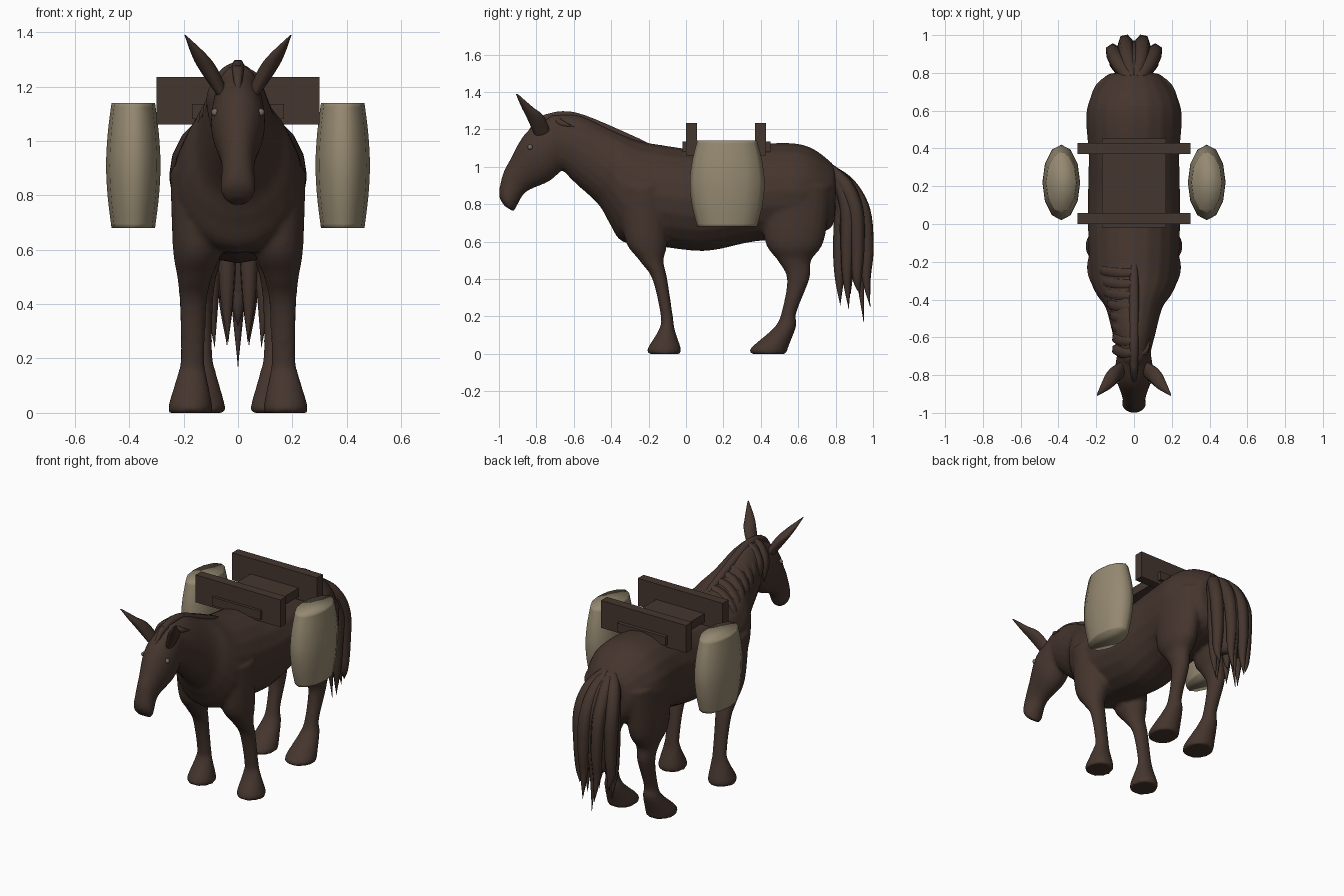
import bpy, bmesh, math
from mathutils import Vector

cube = bpy.data.objects.get("Cube")
if cube:
    bpy.data.objects.remove(cube)


def material(name, *rgb):
    m = bpy.data.materials.new(name)
    m.use_nodes = True
    m.diffuse_color = (*rgb, 1)
    m.node_tree.nodes["Principled BSDF"].inputs["Base Color"].default_value = (*rgb, 1)
    return m


COAT = material("dark brown coat", .06, .036, .027)
WOOD = material("dark wood", .06, .037, .029)
SACK = material("tan sackcloth", .3, .25, .165)
EYE = material("grey eye", .16, .14, .12)


def add_object(name, data, mat):
    obj = bpy.data.objects.new(name, data)
    bpy.context.collection.objects.link(obj)
    data.materials.append(mat)
    return obj


def spline(keys, steps=5):
    """Catmull-Rom interpolation through tuples of equal length."""
    out = []
    last = len(keys) - 1
    for i in range(last):
        before, start = keys[max(i - 1, 0)], keys[i]
        end, after = keys[i + 1], keys[min(i + 2, last)]
        for s in range(steps):
            t = s / steps
            out.append([q + t / 2 * (r - p + t * (2 * p - 5 * q + 4 * r - u
                                                  + t * (3 * q - p - 3 * r + u)))
                        for p, q, r, u in zip(before, start, end, after)])
    return out + [list(keys[-1])]


def loft(bm, keys, side=1, count=20):
    """Skin ellipses given as (y1, z1, y2, z2, half width, optional centre x)."""
    rings = []
    for y1, z1, y2, z2, width, *centre in spline(keys):
        x = side * sum(centre)
        a, b = Vector((x, y1, z1)), Vector((x, y2, z2))
        mid, arm, across = (a + b) / 2, (a - b) / 2, Vector((width, 0, 0))
        angles = [k * math.tau / count for k in range(count)]
        rings.append([bm.verts.new(mid + arm * math.cos(q) + across * math.sin(q))
                      for q in angles])
    faces = [bm.faces.new(rings[0]), bm.faces.new(rings[-1])]
    for ring, following in zip(rings, rings[1:]):
        for k in range(count):
            faces.append(bm.faces.new((ring[k - 1], ring[k], following[k], following[k - 1])))
    bmesh.ops.recalc_face_normals(bm, faces=faces)


def finish(bm, name, mat, smooth=True):
    mesh = bpy.data.meshes.new(name)
    for face in bm.faces:
        face.smooth = smooth
    bm.to_mesh(mesh)
    bm.free()
    return add_object(name, mesh, mat)


def lofted_part(name, mat, keys, side=1, count=12):
    bm = bmesh.new()
    loft(bm, keys, side, count)
    finish(bm, name, mat)


def strands(name, locks):
    """Tapered hair locks, each a list of (x, y, z, radius)."""
    curve = bpy.data.curves.new(name, "CURVE")
    curve.dimensions = "3D"
    curve.bevel_depth = 1
    curve.bevel_resolution = 1
    curve.use_fill_caps = True
    for lock in locks:
        path = spline(lock)
        poly = curve.splines.new("POLY")
        poly.points.add(len(path) - 1)
        poly.use_smooth = True
        for point, (x, y, z, radius) in zip(poly.points, path):
            point.co = (x, y, z, 1)
            point.radius = max(radius, .001)
    add_object(name, curve, COAT)


# Body: trunk and neck, head and legs, fused by a voxel remesh
trunk = [
    (.8, .95, .8, .77, .09), (.78, 1.02, .77, .67, .16), (.62, 1.12, .6, .62, .25),
    (.35, 1.12, .36, .6, .24), (.1, 1.09, .1, .55, .245), (-.15, 1.12, -.18, .58, .24),
    (-.25, 1.14, -.34, .6, .23), (-.33, 1.17, -.41, .7, .2), (-.42, 1.21, -.47, .8, .15),
    (-.58, 1.28, -.61, .93, .11), (-.73, 1.28, -.69, 1.02, .08)]
head = [
    (-.7, 1.28, -.62, 1.03, .085), (-.85, 1.19, -.72, .93, .1), (-.94, 1.04, -.83, .88, .07),
    (-.98, .96, -.87, .85, .06), (-1, .85, -.91, .78, .063), (-.97, .79, -.92, .76, .04)]
front_leg = [
    (-.36, .9, -.1, .9, .1, .15), (-.33, .62, -.1, .6, .09, .15),
    (-.25, .5, -.12, .5, .064, .16), (-.18, .4, -.1, .4, .05, .165),
    (-.135, .2, -.07, .2, .045, .167), (-.145, .13, -.06, .13, .056, .17),
    (-.205, .03, -.027, .03, .08, .175), (-.2, 0, -.03, 0, .08, .175)]
hind_leg = [
    (.4, .9, .78, .9, .1, .14), (.42, .61, .74, .61, .09, .145),
    (.49, .5, .67, .5, .06, .14), (.54, .4, .66, .4, .048, .14),
    (.51, .22, .59, .22, .042, .137), (.47, .14, .59, .15, .056, .136),
    (.345, .03, .545, .03, .088, .136), (.35, 0, .54, 0, .086, .136)]
bm = bmesh.new()
loft(bm, trunk)
loft(bm, head)
for side in (-1, 1):
    loft(bm, front_leg, side)
    loft(bm, hind_leg, side)
body = finish(bm, "body", COAT)
remesh = body.modifiers.new("fuse", "REMESH")
remesh.mode = "VOXEL"
remesh.voxel_size = .012
remesh.use_smooth_shade = True
soften = body.modifiers.new("soften", "SMOOTH")
soften.factor = .5
soften.iterations = 4

# Ears, eyes and hanging sacks, one of each per side
ear = [
    (-.8, 1.15, -.72, 1.17, .022, .05), (-.85, 1.26, -.76, 1.27, .034, .11),
    (-.88, 1.32, -.82, 1.32, .027, .145), (-.91, 1.39, -.9, 1.39, .002, .195)]
sack = []
for i in range(5):
    radius = .08 + .02 * math.sin(math.pi * i / 4)
    z = .68 + .46 * i / 4
    sack.append((.22 - 2 * radius, z, .22 + 2 * radius, z, radius, .385))
for side, label in ((1, "left"), (-1, "right")):
    lofted_part(label + "_ear", COAT, ear, side)
    lofted_part(label + "_sack", SACK, sack, side)
    bm = bmesh.new()
    bmesh.ops.create_uvsphere(bm, u_segments=12, v_segments=8, radius=.014)
    bmesh.ops.translate(bm, verts=bm.verts, vec=(side * .084, -.833, 1.105))
    finish(bm, label + "_eye", EYE)

# Mane: crest along the neck, broad locks falling to the right side, forelock
strands("mane_crest", [[
    (0, -.76, 1.26, .02), (0, -.66, 1.275, .026), (0, -.54, 1.25, .028),
    (0, -.28, 1.14, .026), (0, -.19, 1.11, .01)]])
locks = []
for i in range(8):
    t = i / 7
    y, z = -.26 - .42 * t, 1.13 + .14 * min(1, t * 1.15)
    w = .155 - .07 * min(1, t * 1.4)
    locks.append([(0, y, z, .028), (-w / 2, y, z - .035, .038),
                  (-w, y + .015, z - .11, .034), (-w - .015, y + .035, z - .22, 0)])
strands("mane_locks", locks)
strands("forelock", [
    [(0, -.68, 1.27, .025), (0, -.78, 1.245, .02), (0, -.89, 1.12, 0)],
    [(0, -.7, 1.265, .02), (.06, -.67, 1.235, .018), (.085, -.6, 1.215, 0)]])

# Tail: a solid core under a fan of tapering locks
lofted_part("tail_core", COAT, [
    (.76, 1, .8, .99, .05), (.78, .93, .87, .93, .09), (.8, .65, .97, .65, .12),
    (.85, .42, .94, .42, .07)])
tips = [(0, .95, .17), (0, .88, .32)]
for x, y, z in ((.045, .985, .25), (.095, .87, .24), (.04, .825, .26), (.11, .93, .32)):
    tips += [(x, y, z), (-x, y, z)]
tail = []
for x, y, z in tips:
    d = y - .78
    tail.append([(x / 5, .765, .985, .035), (.75 * x, .8 + .35 * d, .9, .042),
                 (x, .8 + .72 * d, .76, .042), (x, .78 + .92 * d, .56, .036),
                 (x, .78 + .9 * d, .4, .024), (.9 * x, y, z, 0)])
strands("tail_locks", tail)


# Pack saddle: two cross boards and the plank between them
def box(name, half_width, front, back, bottom, top):
    bm = bmesh.new()
    bmesh.ops.create_cube(bm, size=1)
    size = Vector((2 * half_width, back - front, top - bottom))
    bmesh.ops.scale(bm, verts=bm.verts, vec=size)
    bmesh.ops.translate(bm, verts=bm.verts, vec=(0, (front + back) / 2, (bottom + top) / 2))
    finish(bm, name, WOOD, smooth=False)


for name, front in (("front_board", 0), ("back_board", .37)):
    box(name, .3, front, front + .058, 1.06, 1.235)
box("saddle_plank", .17, -.018, .452, 1.08, 1.135)
